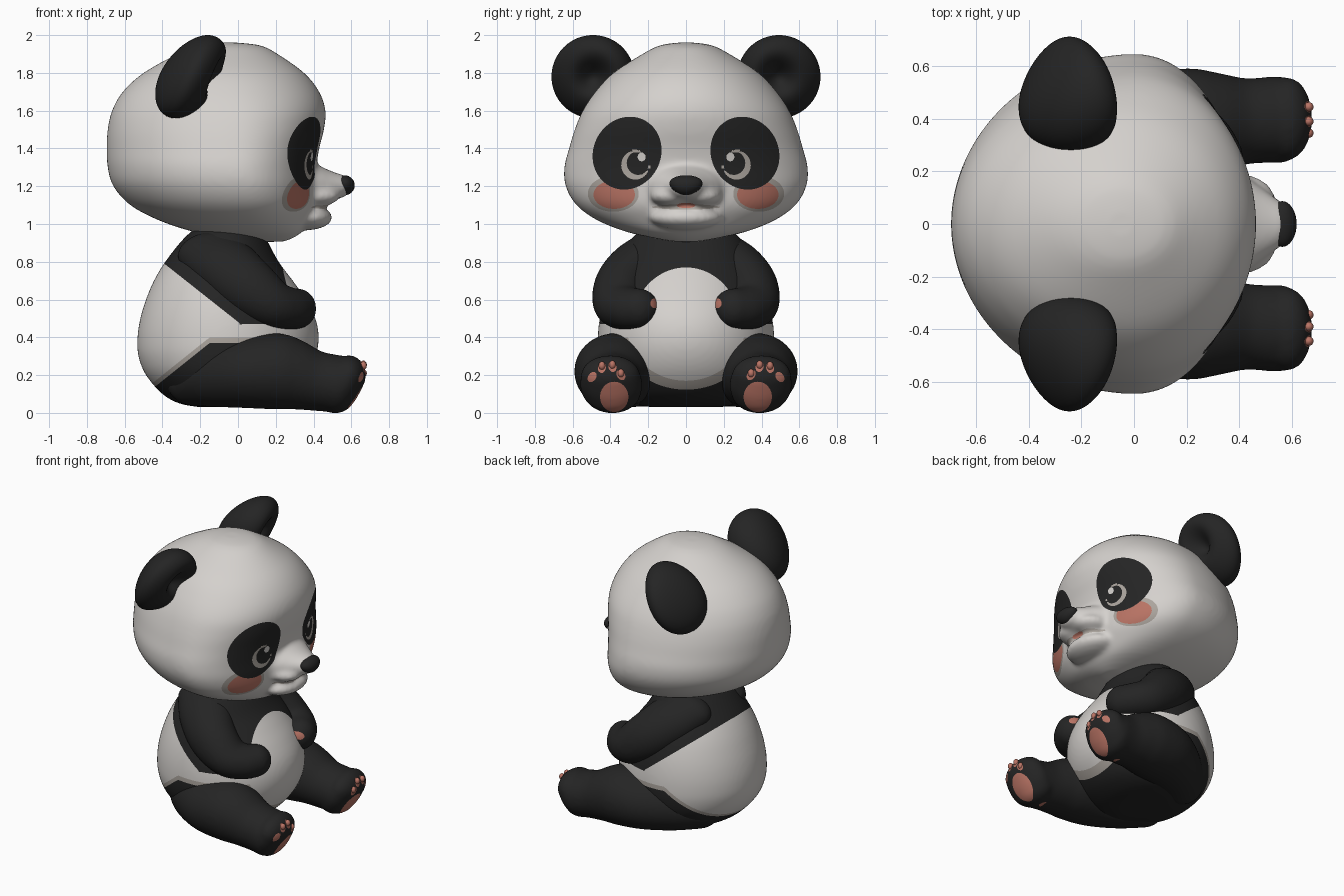
import bpy, bmesh, math
from mathutils import Vector, Matrix

if "Cube" in bpy.data.objects:
    bpy.data.objects.remove(bpy.data.objects["Cube"])


def material(name, rgb):
    m = bpy.data.materials.new(name)
    m.diffuse_color = (*rgb, 1)
    m.use_nodes = True
    m.node_tree.nodes["Principled BSDF"].inputs["Base Color"].default_value = m.diffuse_color
    return m


MATS = [material("soft white", (0.66, 0.635, 0.61)), material("charcoal black", (0.018, 0.018, 0.018)),
        material("dusty pink", (0.49, 0.175, 0.13)), material("warm beige", (0.41, 0.375, 0.34))]
WHITE, BLACK, PINK, BEIGE = range(4)


def spline(rows, n):
    """Smoothly interpolate rows of numbers (Catmull-Rom)."""
    out = []
    for i in range(len(rows) - 1):
        p = [rows[max(i - 1, 0)], rows[i], rows[i + 1], rows[min(i + 2, len(rows) - 1)]]
        for k in range(n):
            t = k / n
            out.append([0.5 * (2 * b + (c - a) * t + (2 * a - 5 * b + 4 * c - d) * t ** 2
                               + (3 * b - a - 3 * c + d) * t ** 3) for a, b, c, d in zip(*p)])
    return out + [list(rows[-1])]


def loft(bm, rows, seg=96):
    """Stack egg-shaped rings: height, back x, widest x, front x, half width."""
    rings = []
    for z, back, mid, front, half in spline(rows, 5):
        ring = []
        for i in range(seg):
            a = 2 * math.pi * i / seg
            c = math.cos(a)
            ring.append(bm.verts.new((mid + c * (front - mid if c > 0 else mid - back), half * math.sin(a), z)))
        rings.append(ring)
    for r, s in zip(rings, rings[1:]):
        for i in range(seg):
            j = (i + 1) % seg
            bm.faces.new((r[i], r[j], s[j], s[i]))
    bm.faces.new(rings[0])
    bm.faces.new(rings[-1])
    bmesh.ops.recalc_face_normals(bm, faces=bm.faces)


def ball(bm, x, y, z, rx, ry, rz, u=32, v=20):
    m = Matrix.Translation((x, y, z)) @ Matrix.Diagonal((rx, ry, rz, 1))
    return bmesh.ops.create_uvsphere(bm, u_segments=u, v_segments=v, radius=1, matrix=m)["verts"]


def paint(bm, f, mat):
    """Cut the mesh along f = 0 and colour the faces where f < 0."""
    val = {v: f(v.co) for v in bm.verts}
    new = []
    for e in list(bm.edges):
        a, b = e.verts
        if val[a] * val[b] < 0:
            t = min(0.97, max(0.03, val[a] / (val[a] - val[b])))
            new.append(bmesh.utils.edge_split(e, a, t)[1])
    if new:
        bmesh.ops.connect_verts(bm, verts=new)
    for face in bm.faces:
        if f(face.calc_center_median()) < 0:
            face.material_index = mat


def finish(name, bm, base, voxel=0, smooth=5, paints=(), mirror=False):
    """Make the object: fuse the volumes, paint them, mirror them."""
    me = bpy.data.meshes.new(name)
    bm.to_mesh(me)
    ob = bpy.data.objects.new(name, me)
    bpy.context.collection.objects.link(ob)
    if voxel:
        r = ob.modifiers.new("fuse", 'REMESH')
        r.mode, r.voxel_size = 'VOXEL', voxel
        s = ob.modifiers.new("soften", 'SMOOTH')
        s.factor, s.iterations = 0.5, smooth
        dg = bpy.context.evaluated_depsgraph_get()
        me = bpy.data.meshes.new_from_object(ob.evaluated_get(dg))
        ob.modifiers.clear()
        ob.data = me
        bm.free()
        bm = bmesh.new()
        bm.from_mesh(me)
    for face in bm.faces:
        face.material_index = base
        face.smooth = True
    for f, mat in paints:
        paint(bm, f, mat)
    me.materials.clear()
    for m in MATS:
        me.materials.append(m)
    bm.to_mesh(me)
    bm.free()
    if mirror:
        mod = ob.modifiers.new("mirror", 'MIRROR')
        mod.use_axis = (False, True, False)
        mod.use_mirror_merge = False
    return ob


def oval(y0, z0, ry, rz, xmin, tilt=0.0):
    """Oval seen from the front, on both sides, limited to x > xmin."""
    c, s = math.cos(tilt), math.sin(tilt)

    def f(p):
        y, z = abs(p.y) - y0, p.z - z0
        return max(math.hypot((y * c + z * s) / ry, (z * c - y * s) / rz) - 1, (xmin - p.x) * 5)
    return f


# Head with a tapering muzzle, lips and chin
bm = bmesh.new()
loft(bm, [(1.96, -.10, -.05, .0, .05), (1.945, -.2, -.05, .12, .14), (1.9, -.32, -.05, .21, .23),
          (1.8, -.5, -.04, .35, .385), (1.7, -.61, -.02, .43, .48), (1.6, -.667, 0, .463, .547),
          (1.5, -.69, 0, .455, .589), (1.4, -.695, 0, .43, .619), (1.3, -.69, 0, .415, .644),
          (1.2, -.66, .02, .415, .637), (1.1, -.57, .04, .41, .58), (1.02, -.42, .06, .375, .47),
          (.96, -.24, .09, .34, .32), (.925, -.05, .13, .29, .17), (.906, .08, .17, .24, .06)])
for b in spline([(.33, 0, 1.2, .08, .25, .15), (.41, 0, 1.2, .06, .19, .115), (.49, 0, 1.2, .05, .13, .08),
                 (.545, 0, 1.2, .05, .09, .062)], 4):
    ball(bm, *b)
for b in [(.41, .08, 1.15, .13, .11, .058), (.41, -.08, 1.15, .13, .11, .058), (.36, 0, 1.035, .14, .19, .068)]:
    ball(bm, *b)
eye, pupil = oval(.268, 1.312, .075, .077, .15), oval(.254, 1.322, .06, .062, .1)
finish("head", bm, WHITE, 0.014, 12, [
    (oval(0, 1.09, .175, .014, .3), BEIGE),
    (oval(0, 1.098, .05, .014, .3), PINK),
    (oval(.385, 1.16, .135, .095, .1), BEIGE),
    (oval(.38, 1.155, .11, .075, .1), PINK),
    (oval(.312, 1.375, .178, .197, .1, .5), BLACK),
    (lambda p: max(eye(p), -pupil(p)), BEIGE),
    (oval(.235, 1.355, .022, .024, .15), WHITE)])

# Nose, wider at the top
bm = bmesh.new()
for v in ball(bm, .563, 0, 1.205, .055, .085, .053):
    v.co.y *= 1 + 4 * (v.co.z - 1.205)
finish("nose", bm, BLACK)

# Ears: tilted thick discs with a shallow hollow front
bm = bmesh.new()
for v in ball(bm, 0, 0, 0, 1, 1, 1, 64, 40):
    x, y, z = v.co
    if x > 0:
        x -= 0.75 * math.exp(-(y * y + z * z) / 0.16) * x
    thick = 0.168 * (1 - 0.3 * y)
    v.co = Vector((-.245 + thick * x + .085 * z, .492 + .22 * y, 1.78 + .22 * z))
finish("ear", bm, BLACK, mirror=True)

# Body with dark shoulders, dark seat and pale belly
bm = bmesh.new()
loft(bm, [(1.0, -.2, -.05, .1, .2), (.92, -.29, -.06, .15, .29), (.8, -.385, -.06, .215, .35),
          (.7, -.445, -.06, .29, .40), (.6, -.487, -.06, .36, .435), (.5, -.517, -.06, .41, .457),
          (.4, -.532, -.06, .427, .467), (.3, -.527, -.06, .412, .465), (.2, -.487, -.06, .365, .44),
          (.1, -.4, -.06, .28, .37), (.05, -.31, -.06, .18, .29), (.03, -.2, -.06, .08, .18)])
bib, tummy, rim = oval(0, .45, .29, .32, 0), oval(0, .45, .31, .28, 0), oval(0, .45, .37, .327, 0)


def shoulder_line(p):
    return max(.47, min(.79, .79 - .79 * (p.x + .39)))


def hip_line(p):
    return .13 + .8 * min(.3, max(0, p.x + .45))


finish("body", bm, WHITE, 0.014, 4, [
    (lambda p: max(shoulder_line(p) - p.z, -bib(p)), BLACK),
    (lambda p: max(p.z - hip_line(p) - .03, -tummy(p)), BEIGE),
    (lambda p: max(p.z - hip_line(p), -rim(p)), BLACK)])

# Arms with a small pink thumb pad
bm = bmesh.new()
for b in spline([(-.12, .19, .83, .2, .13, .13), (-.05, .28, .755, .19, .14, .145), (.05, .342, .665, .17, .145, .15),
                 (.17, .355, .58, .135, .137, .127), (.26, .31, .553, .117, .122, .114),
                 (.313, .252, .552, .102, .107, .107)], 6):
    ball(bm, *b)
finish("arm", bm, BLACK, 0.012, 8, [(oval(.167, .58, .022, .026, .25), PINK)], True)

# Legs with painted sole and toe pads
bm = bmesh.new()
for b in spline([(-.22, .19, .165, .16, .14, .13), (-.1, .285, .195, .18, .18, .165), (.05, .35, .215, .18, .22, .19),
                 (.2, .375, .22, .16, .217, .202), (.3, .385, .205, .13, .192, .187), (.42, .39, .17, .1, .165, .16),
                 (.53, .397, .153, .1, .165, .153)], 6):
    ball(bm, *b)
for b in spline([(.515, .39, .108, .11, .15, .11), (.55, .395, .152, .1, .165, .12), (.587, .40, .2, .09, .155, .105)], 4):
    ball(bm, *b)
toes = [(.345, .2), (.39, .245), (.445, .24), (.497, .19)]
finish("leg", bm, BLACK, 0.012, 10,
       [(oval(.38, .085, .075, .08, .45), PINK)]
       + [(oval(y, z, .021, .03, .5, (y - .42) * 8), PINK) for y, z in toes], True)

# Toe tips
bm = bmesh.new()
for y, z in toes[:3]:
    ball(bm, .664, y, z + .01, .018, .018, .022, 16, 10)
finish("toe_tip", bm, PINK, mirror=True)
